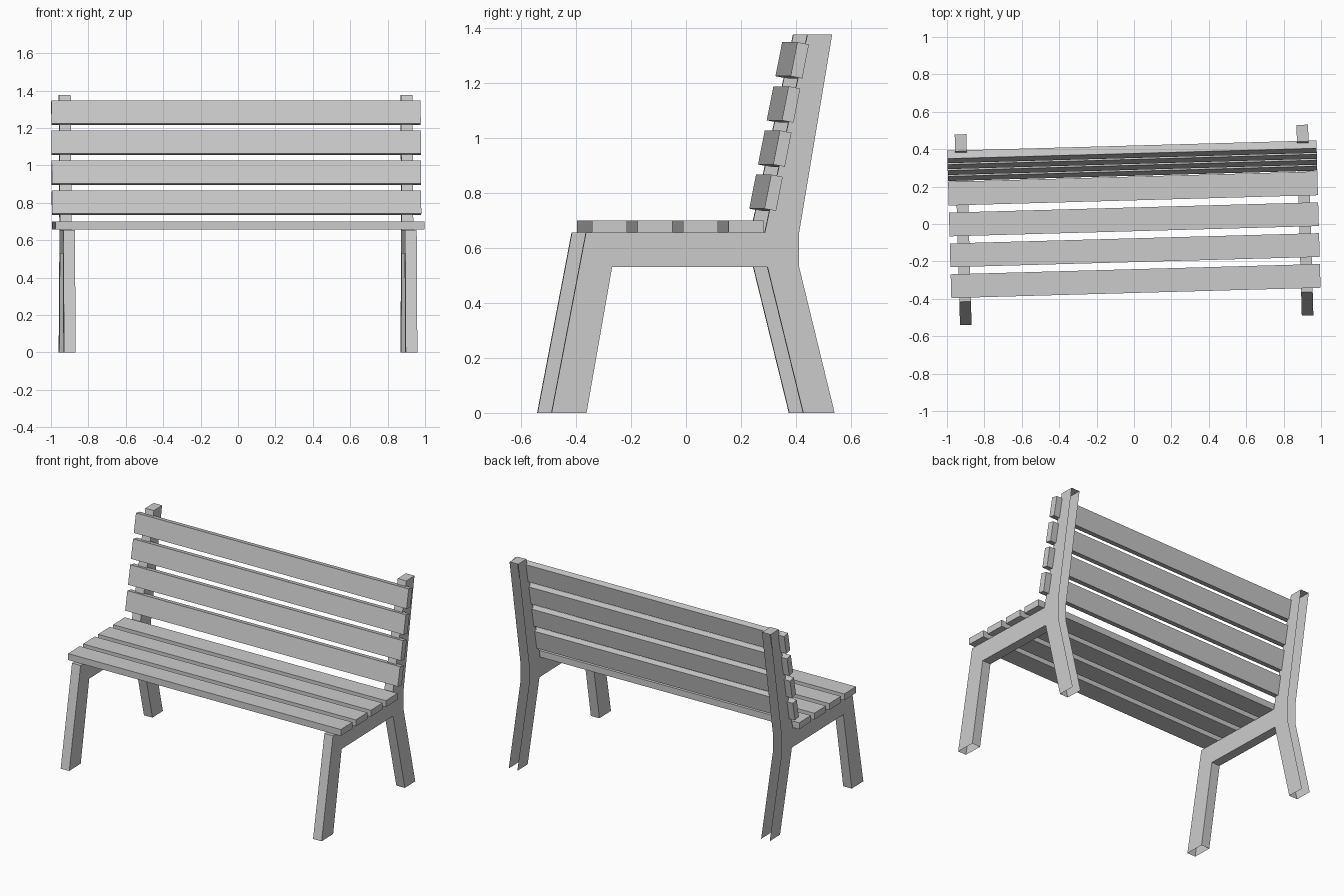
import bpy, bmesh
from math import radians, atan
from mathutils import Matrix

if "Cube" in bpy.data.objects:
    bpy.data.objects.remove(bpy.data.objects["Cube"])

# whole bench is turned slightly about z
TURN = Matrix.Rotation(radians(1.6), 4, 'Z')


def finish(name, bm):
    bm.transform(TURN)
    mesh = bpy.data.meshes.new(name)
    bm.to_mesh(mesh)
    bm.free()
    obj = bpy.data.objects.new(name, mesh)
    bpy.context.collection.objects.link(obj)
    return obj


def slat(name, y, z, depth, height, lean=0.0):
    bm = bmesh.new()
    bmesh.ops.create_cube(bm, size=1)
    bm.transform(Matrix.Translation((0, y, z)) @ Matrix.Rotation(-lean, 4, 'X')
                 @ Matrix.Diagonal((1.975, depth, height, 1)))
    finish(name, bm)


# side frame outline (y, z), seen from the right
PROFILE = [(-0.515, 0), (-0.388, 0), (-0.295, 0.53), (0.27, 0.53),
           (0.40, 0), (0.514, 0), (0.385, 0.53), (0.385, 0.655),
           (0.505, 1.375), (0.415, 1.375), (0.26, 0.655), (-0.39, 0.655)]
# outline edges left open: foot bottoms and the rear of the back posts
OPEN = {0, 4, 5, 6, 7}


def side_frame(name, x, half=0.031):
    bm = bmesh.new()
    inner = [bm.verts.new((x - half, y, z)) for y, z in PROFILE]
    outer = [bm.verts.new((x + half, y, z)) for y, z in PROFILE]
    bm.faces.new(outer)
    bm.faces.new(inner[::-1])
    n = len(PROFILE)
    for i in range(n):
        if i not in OPEN:
            j = (i + 1) % n
            bm.faces.new((inner[i], inner[j], outer[j], outer[i]))
    finish(name, bm)


# leg and post frames
side_frame("left_side_frame", -0.914)
side_frame("right_side_frame", 0.914)

# seat slats
for i in range(4):
    slat(f"seat_slat_{i + 1}", -0.305 + 0.165 * i, 0.678, 0.127, 0.043)

# leaning back slats
for i in range(4):
    slat(f"back_slat_{i + 1}", 0.291 + 0.0317 * i, 0.80 + 0.1605 * i,
         0.043, 0.126, atan(0.197))
